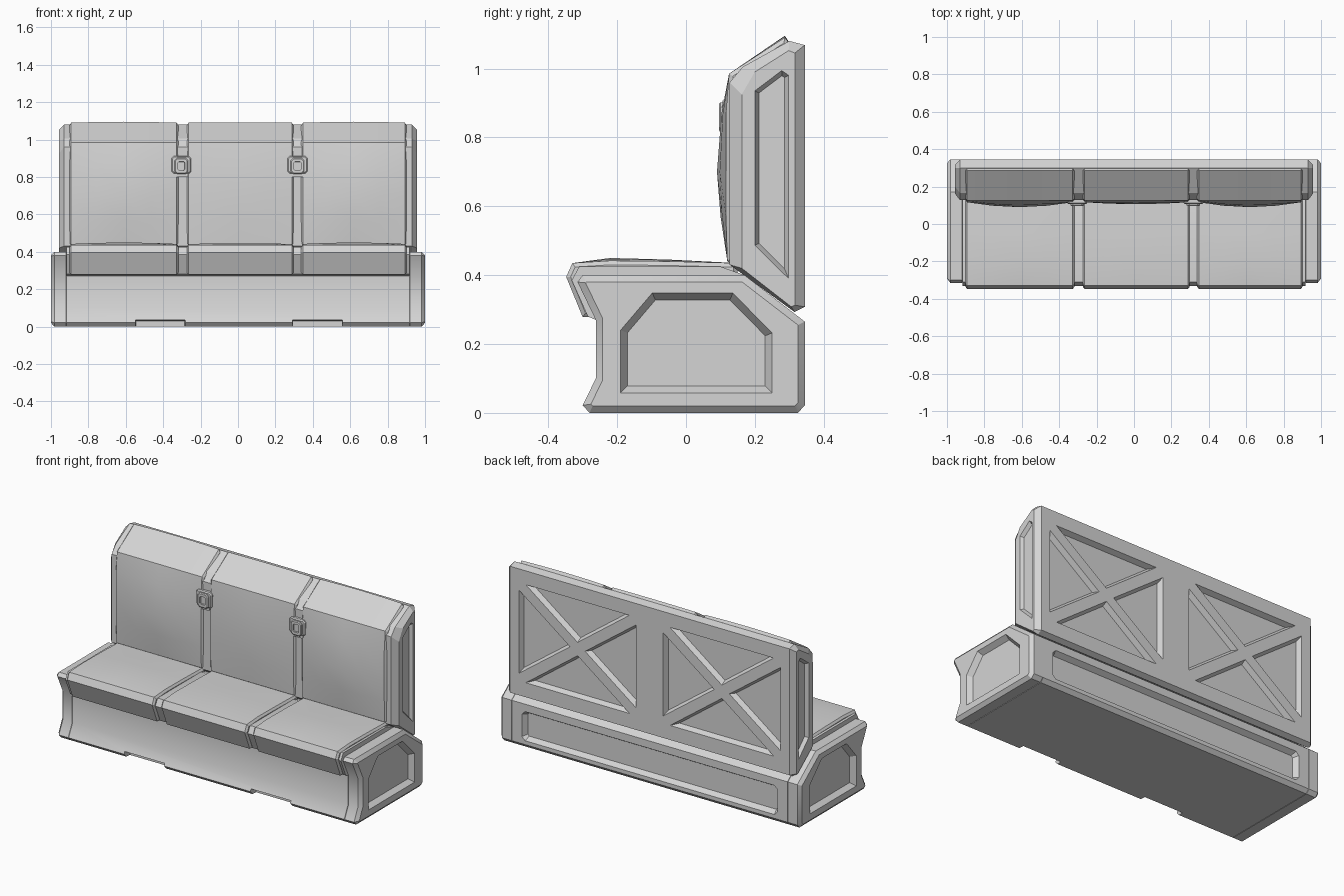
import bpy, bmesh, math
from mathutils import Vector

if "Cube" in bpy.data.objects:
    bpy.data.objects.remove(bpy.data.objects["Cube"], do_unlink=True)

GREY = (0.66, 0.66, 0.66, 1)
grey = bpy.data.materials.new("plain_grey")
grey.use_nodes = True
grey.diffuse_color = GREY
grey.node_tree.nodes["Principled BSDF"].inputs["Base Color"].default_value = GREY


def inset(pts, d):
    """Move every side of a 2D outline inward by d."""
    n = len(pts)
    area = sum(pts[i - 1][0] * pts[i][1] - pts[i][0] * pts[i - 1][1] for i in range(n))
    s = 1 if area > 0 else -1
    out = []
    for i in range(n):
        a, b, c = Vector(pts[i - 1]), Vector(pts[i]), Vector(pts[(i + 1) % n])
        e, f = (b - a).normalized(), (c - b).normalized()
        n1, n2 = Vector((-e.y, e.x)) * s, Vector((-f.y, f.x)) * s
        out.append(tuple(b + (n1 + n2) * (d / (1 + n1.dot(n2)))))
    return out


def loft(name, sections, axis="x"):
    """Skin a row of (position, outline) sections and cap both ends."""
    bm = bmesh.new()
    rings = []
    for t, pts in sections:
        rings.append([bm.verts.new((t, a, b) if axis == "x" else (a, t, b)) for a, b in pts])
    for r, q in zip(rings, rings[1:]):
        for i in range(len(r)):
            bm.faces.new((r[i - 1], r[i], q[i], q[i - 1]))
    bm.faces.new(rings[0])
    bm.faces.new(rings[-1])
    bmesh.ops.recalc_face_normals(bm, faces=bm.faces)
    me = bpy.data.meshes.new(name)
    bm.to_mesh(me)
    bm.free()
    me.materials.append(grey)
    ob = bpy.data.objects.new(name, me)
    bpy.context.collection.objects.link(ob)
    return ob


def recess(surface, pts, depth, wall, axis="x"):
    """Tapered cutter for a sunken panel in the face at the given position."""
    out = math.copysign(0.03, surface)
    inner = surface - math.copysign(depth, surface)
    ob = loft("panel_cutter", [(surface + out, pts), (surface, pts), (inner, inset(pts, wall))], axis)
    ob.hide_render = True
    return ob


def cut(ob, cutters):
    for c in cutters:
        m = ob.modifiers.new("cut", "BOOLEAN")
        m.operation, m.solver, m.object = "DIFFERENCE", "EXACT", c
    dg = bpy.context.evaluated_depsgraph_get()
    me = bpy.data.meshes.new_from_object(ob.evaluated_get(dg))
    ob.modifiers.clear()
    ob.data = me
    for c in cutters:
        bpy.data.objects.remove(c, do_unlink=True)


def rect(x0, x1, z0, z1, c=0.0):
    """Rectangle outline, with chamfered corners when c is set."""
    if not c:
        return [(x0, z0), (x1, z0), (x1, z1), (x0, z1)]
    return [(x0 + c, z0), (x1 - c, z0), (x1, z0 + c), (x1, z1 - c),
            (x1 - c, z1), (x0 + c, z1), (x0, z1 - c), (x0, z0 + c)]


def soften(ob, angle):
    ob.data.shade_smooth()
    ob.data.set_sharp_from_angle(angle=math.radians(angle))


# Base body with rear panel and two front foot notches
foot = [(-0.30, 0.022), (-0.28, 0), (0.325, 0), (0.345, 0.022), (0.345, 0.265), (0.17, 0.40)]
body = foot + [(0.10, 0.425), (-0.31, 0.425), (-0.332, 0.385), (-0.285, 0.28), (-0.262, 0.27), (-0.262, 0.10)]
base = loft("base_body", [(-0.917, body), (0.917, body)])
cutters = [recess(0.345, rect(-0.85, 0.85, 0.045, 0.22, 0.02), 0.03, 0.018, "y")]
for x in (-0.415, 0.425):
    cutters.append(loft("notch_cutter", [(-0.4, rect(x - 0.14, x + 0.14, -0.1, 0.05)),
                                         (-0.25, rect(x - 0.13, x + 0.13, -0.1, 0.03))], "y"))
cut(base, cutters)
soften(base, 30)

# Base end caps with sunken side panels
end = foot + [(-0.30, 0.40), (-0.315, 0.38), (-0.262, 0.27), (-0.262, 0.10)]
side_panel = [(-0.19, 0.058), (0.25, 0.058), (0.25, 0.232), (0.136, 0.348), (-0.098, 0.348), (-0.19, 0.24)]
for s, label in ((1, "left"), (-1, "right")):
    cap = loft("base_end_" + label, [(s * 0.908, inset(end, 0.012)), (s * 0.92, end),
                                     (s * 0.982, end), (s, inset(end, 0.02))])
    cut(cap, [recess(s, side_panel, 0.03, 0.02)])
    soften(cap, 30)

# Backrest shell with crossed braces behind and slim panels at the ends
shell = [(0.127, 0.43), (0.315, 0.293), (0.345, 0.308), (0.345, 1.068), (0.30, 1.08), (0.165, 1.005), (0.127, 0.96)]
outer = [(0.162, 0.42), (0.306, 0.308), (0.316, 0.313), (0.316, 1.045), (0.298, 1.052), (0.2, 0.99), (0.162, 0.925)]
back = loft("backrest_shell", [(-0.957, outer), (-0.93, shell), (0.93, shell), (0.957, outer)])
end_panel = [(0.2, 0.487), (0.298, 0.39), (0.298, 0.98), (0.278, 0.994), (0.2, 0.935)]
cutters = [recess(s * 0.957, end_panel, 0.02, 0.012) for s in (1, -1)]
for cx in (-0.48, 0.48):
    cz = 0.69
    for s in (1, -1):
        flat = [(cx - 0.345, cz + s * 0.295), (cx + 0.345, cz + s * 0.295), (cx, cz + s * 0.04)]
        tall = [(cx + s * 0.39, cz - 0.25), (cx + s * 0.39, cz + 0.25), (cx + s * 0.05, cz)]
        cutters += [recess(0.345, t, 0.03, 0.014, "y") for t in (flat, tall)]
cut(back, cutters)


# Three seat and three back cushions, each swelling slightly in the middle
def seat_outline(swell):
    return [(0.15, 0.28), (0.15, 0.435), (-0.05, 0.44 + swell * 0.2), (-0.22, 0.442 + swell * 0.3),
            (-0.33, 0.435), (-0.348, 0.395), (-0.30, 0.278)]


def back_outline(swell):
    return [(0.31, 0.33), (0.31, 1.06), (0.287, 1.09 + swell * 0.2), (0.125, 0.985), (0.116 - swell * 0.5, 0.87),
            (0.116 - swell, 0.70), (0.116 - swell * 0.6, 0.57), (0.12, 0.44), (0.17, 0.41)]


spans = (("right", -0.902, -0.318, 0.026), ("middle", -0.274, 0.298, 0.01), ("left", 0.337, 0.902, 0.026))
for label, x0, x1, swell in spans:
    for part, outline in (("seat", seat_outline), ("back", back_outline)):
        w = x1 - x0
        sections = [(x0, inset(outline(0), 0.012)), (x0 + 0.01, outline(0))]
        sections += [(x0 + w * f, outline(swell * k)) for f, k in ((0.25, 0.7), (0.5, 1), (0.75, 0.7))]
        sections += [(x1 - 0.01, outline(0)), (x1, inset(outline(0), 0.012))]
        soften(loft(part + "_cushion_" + label, sections), 20)

# Belt buckles over the backrest seams
for label, x in (("right", -0.303), ("left", 0.318)):
    plate = rect(x - 0.053, x + 0.053, 0.818, 0.912, 0.012)
    loft("buckle_plate_" + label, [(0.14, plate), (0.112, plate), (0.106, inset(plate, 0.006))], "y")
    tab = rect(x - 0.036, x + 0.036, 0.80, 0.83, 0.008)
    loft("buckle_tab_" + label, [(0.14, tab), (0.112, tab)], "y")
    ring = rect(x - 0.036, x + 0.036, 0.815, 0.902, 0.014)
    hole = rect(x - 0.022, x + 0.022, 0.832, 0.885, 0.008)
    frame = loft("buckle_frame_" + label, [(0.13, ring), (0.10, ring), (0.096, inset(ring, 0.005))], "y")
    cut(frame, [loft("buckle_cutter", [(0.05, hole), (0.108, inset(hole, 0.004))], "y")])
